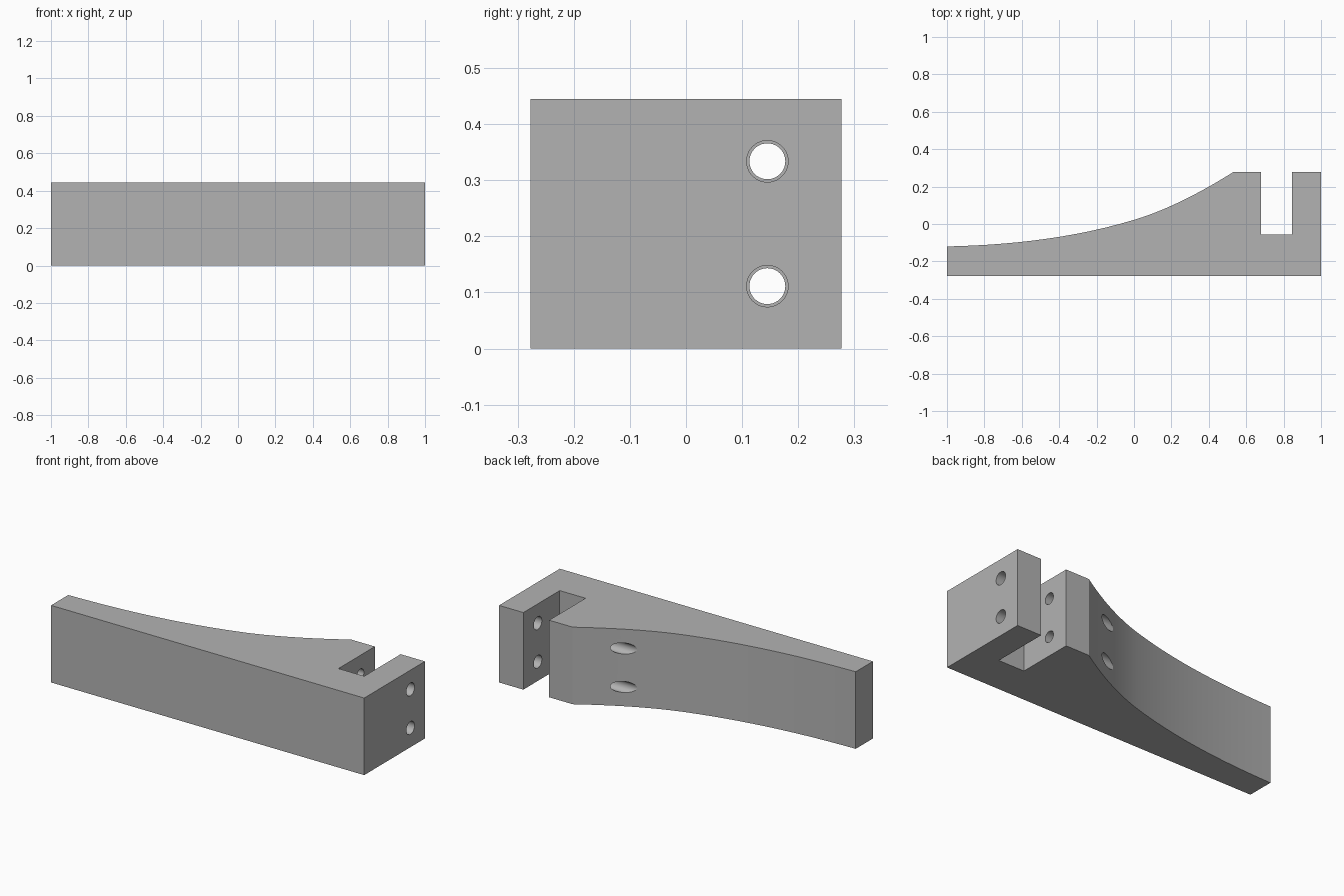
import bpy, bmesh, math
from mathutils import Vector
from mathutils.geometry import interpolate_bezier

if "Cube" in bpy.data.objects:
    bpy.data.objects.remove(bpy.data.objects["Cube"], do_unlink=True)

HEIGHT = 0.445
HALF_DEPTH = 0.277

grey = bpy.data.materials.new("plain grey")
grey.use_nodes = True
colour = (0.45, 0.45, 0.45, 1)
grey.diffuse_color = colour
grey.node_tree.nodes["Principled BSDF"].inputs["Base Color"].default_value = colour


def bezier(points, steps=14):
    return interpolate_bezier(*[Vector((x, y, 0)) for x, y in points], steps)


# Outline: flat front, slotted clamp end, concave back
outline = [Vector((x, y, 0)) for x, y in (
    (-1, -HALF_DEPTH), (1, -HALF_DEPTH), (1, HALF_DEPTH), (0.845, HALF_DEPTH),
    (0.845, -0.055), (0.68, -0.055), (0.68, HALF_DEPTH))]
sweep = bezier([(-1, -0.12), (-0.67, -0.113), (-0.33, -0.077), (0, 0.022)])
sweep += bezier([(0, 0.022), (0.18, 0.076), (0.36, 0.171), (0.53, HALF_DEPTH)])[1:]
outline += reversed(sweep)

# Extruded body
bm = bmesh.new()
base = bm.faces.new([bm.verts.new(p) for p in outline])
top = bmesh.ops.extrude_face_region(bm, geom=[base])["geom"]
bmesh.ops.translate(bm, vec=(0, 0, HEIGHT),
                    verts=[v for v in top if isinstance(v, bmesh.types.BMVert)])
bmesh.ops.recalc_face_normals(bm, faces=bm.faces)
mesh = bpy.data.meshes.new("bracket_arm")
bm.to_mesh(mesh)
bm.free()
arm = bpy.data.objects.new("bracket_arm", mesh)
bpy.context.collection.objects.link(arm)
mesh.materials.append(grey)


def drill(x_start, x_end, radius, z):
    """Cut a round hole along x through the arm."""
    bpy.ops.mesh.primitive_cylinder_add(
        vertices=40, radius=radius, depth=x_end - x_start,
        location=((x_start + x_end) / 2, 0.145, z), rotation=(0, math.pi / 2, 0))
    cutter = bpy.context.object
    cutter.name = "hole_cutter"
    cutter.hide_render = True
    cutter.data.materials.append(grey)
    cut = arm.modifiers.new("hole", "BOOLEAN")
    cut.operation = "DIFFERENCE"
    cut.solver = "EXACT"
    cut.object = cutter
    bpy.context.view_layer.objects.active = arm
    bpy.ops.object.modifier_apply(modifier=cut.name)
    bpy.data.objects.remove(cutter, do_unlink=True)


# Bolt holes: clearance in the outer jaw, narrower in the body
for z in (HEIGHT / 4, HEIGHT * 3 / 4):
    drill(0.76, 1.1, 0.037, z)
    drill(0.1, 0.76, 0.032, z)

bpy.ops.object.select_all(action="DESELECT")
arm.select_set(True)
bpy.context.view_layer.objects.active = arm
bpy.ops.object.shade_smooth_by_angle(angle=math.radians(25))
